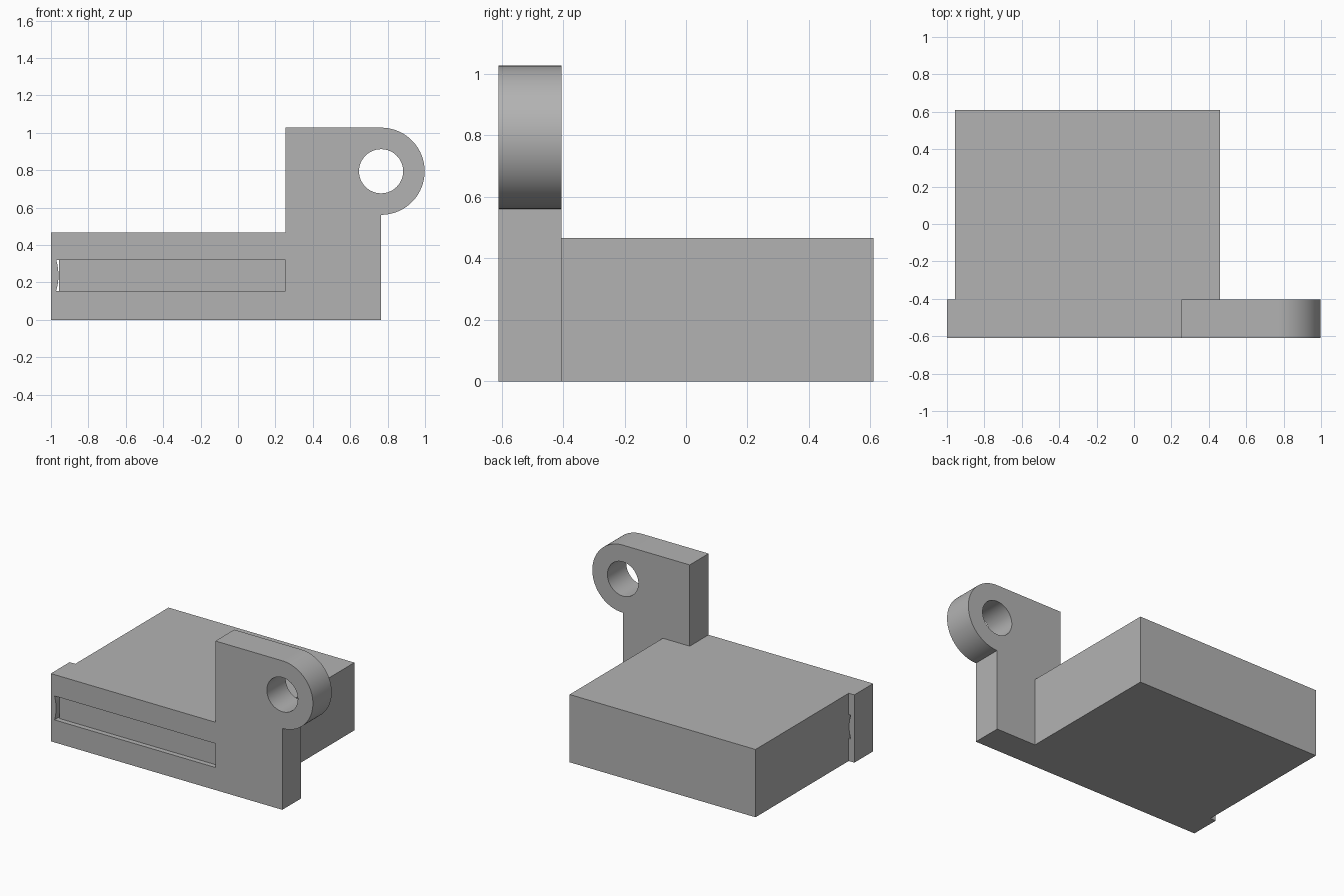
import bpy, bmesh, math

if "Cube" in bpy.data.objects:
    bpy.data.objects.remove(bpy.data.objects["Cube"])

grey = bpy.data.materials.new("plain_grey")
grey.diffuse_color = (0.45, 0.45, 0.45, 1)
grey.use_nodes = True
grey.node_tree.nodes["Principled BSDF"].inputs["Base Color"].default_value = grey.diffuse_color

FRONT, SEAM, BACK = -0.61, -0.405, 0.61
TOP = 0.467                       # height of the low body
EYE_X, EYE_Z = 0.765, 0.794       # centre of the rounded lug
SLOT_BOTTOM, SLOT_TOP, SLOT_END = 0.155, 0.32, 0.255


def arc(cx, cz, r, a0, a1, n):
    """Points along an arc, angles in degrees."""
    angles = [math.radians(a0 + (a1 - a0) * i / n) for i in range(n + 1)]
    return [(cx + r * math.cos(a), cz + r * math.sin(a)) for a in angles]


def box(name, x0, x1, y0, y1, z0, z1):
    bpy.ops.mesh.primitive_cube_add(
        size=1, location=((x0 + x1) / 2, (y0 + y1) / 2, (z0 + z1) / 2))
    ob = bpy.context.object
    ob.name = name
    ob.scale = (x1 - x0, y1 - y0, z1 - z0)
    bpy.ops.object.transform_apply(location=False, rotation=False, scale=True)
    ob.data.materials.append(grey)
    return ob


def plate(name, loops, y0, y1):
    """Filled outline with holes, extruded from y0 to y1."""
    curve = bpy.data.curves.new(name, 'CURVE')
    curve.dimensions = '2D'
    curve.fill_mode = 'BOTH'
    curve.extrude = (y1 - y0) / 2
    for loop in loops:
        spline = curve.splines.new('POLY')
        spline.points.add(len(loop) - 1)
        for p, (x, z) in zip(spline.points, loop):
            p.co = (x, z, 0, 1)
        spline.use_cyclic_u = True
    ob = bpy.data.objects.new(name, curve)
    bpy.context.collection.objects.link(ob)
    ob.location.y = (y0 + y1) / 2
    ob.rotation_euler.x = math.pi / 2
    bpy.ops.object.select_all(action='DESELECT')
    ob.select_set(True)
    bpy.context.view_layer.objects.active = ob
    bpy.ops.object.convert(target='MESH')
    ob = bpy.context.object
    # weld caps to walls
    bm = bmesh.new()
    bm.from_mesh(ob.data)
    bmesh.ops.remove_doubles(bm, verts=bm.verts, dist=1e-4)
    bmesh.ops.recalc_face_normals(bm, faces=bm.faces)
    bm.to_mesh(ob.data)
    bm.free()
    ob.data.materials.clear()
    ob.data.materials.append(grey)
    bpy.ops.object.shade_smooth_by_angle(angle=math.radians(30))
    return ob


# Front plate: stepped outline with rounded lug, round eye and long slot
outline = [(-1, 0), (EYE_X, 0)] + arc(EYE_X, EYE_Z, 0.233, -90, 90, 48) + [
    (SLOT_END, EYE_Z + 0.233), (SLOT_END, TOP), (-1, TOP)]
eye = arc(EYE_X, EYE_Z, 0.118, 0, 360, 64)[:-1]
# the slot's left end bows inwards
mid, half = (SLOT_BOTTOM + SLOT_TOP) / 2, (SLOT_TOP - SLOT_BOTTOM) / 2
bowed = [(-0.96 - 0.012 * t * t, mid + half * t)
         for t in (i / 8 - 1 for i in range(17))]
slot = [(SLOT_END, SLOT_TOP), (SLOT_END, SLOT_BOTTOM)] + bowed
plate("front_plate", [outline, eye, slot], FRONT, SEAM)

# Main body block behind the plate
box("body_block", -0.957, 0.46, SEAM, BACK, 0, TOP)

# Tongue filling the slot, set slightly back from the front face
box("slot_tongue", -0.957, SLOT_END, FRONT + 0.035, SEAM, SLOT_BOTTOM, SLOT_TOP)
